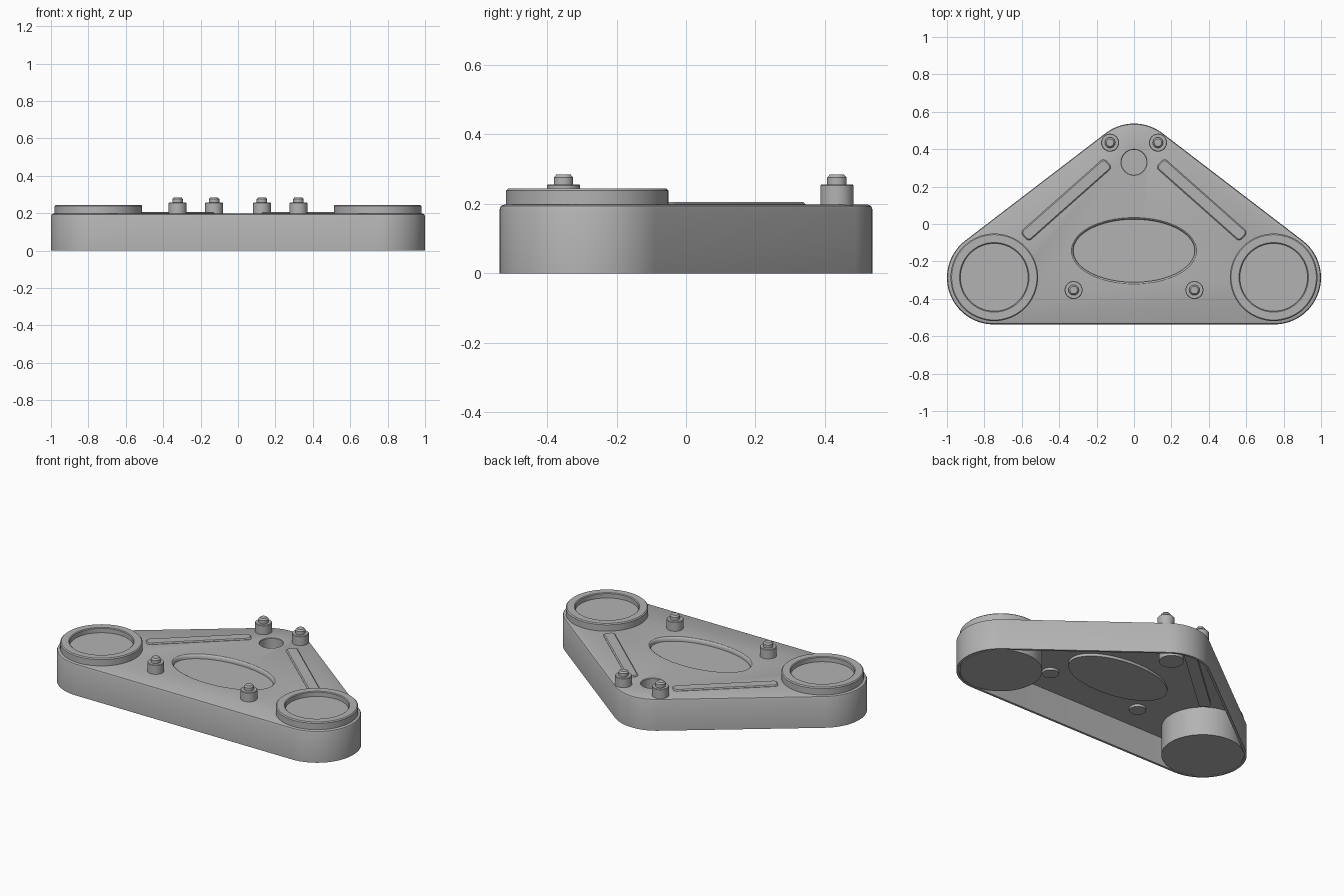
import bpy, bmesh, math
from mathutils import Vector

old = bpy.data.objects.get("Cube")
if old:
    bpy.data.objects.remove(old, do_unlink=True)

grey = bpy.data.materials.new("plain_grey")
grey.use_nodes = True
GREY = (0.45, 0.45, 0.45, 1)
grey.diffuse_color = GREY
grey.node_tree.nodes["Principled BSDF"].inputs["Base Color"].default_value = GREY


def rounded(centres, radius, steps=16):
    """Outline around counter-clockwise centres, as a function of offset."""
    pts = [Vector(c) for c in centres]

    def outline(off):
        out, n = [], len(pts)
        for i, c in enumerate(pts):
            d0, d1 = c - pts[i - 1], pts[(i + 1) % n] - c
            a0 = math.atan2(d0.y, d0.x) - math.pi / 2
            a1 = math.atan2(d1.y, d1.x) - math.pi / 2
            sweep = (a1 - a0) % math.tau
            for k in range(steps + 1):
                a = a0 + sweep * k / steps
                out.append((c.x + (radius + off) * math.cos(a),
                            c.y + (radius + off) * math.sin(a)))
        return out
    return outline


def ellipse(cx, cy, rx, ry, n=64):
    """Ellipse or circle outline, as a function of offset."""
    return lambda off: [(cx + (rx + off) * math.cos(math.tau * k / n),
                         cy + (ry + off) * math.sin(math.tau * k / n)) for k in range(n)]


def loft(name, outline, profile, side=1):
    """Stack the outline through (offset, height) pairs and cap both ends."""
    bm = bmesh.new()
    rings = [[bm.verts.new((side * x, y, z)) for x, y in outline(off)] for off, z in profile]
    for lo, hi in zip(rings, rings[1:]):
        for i in range(len(lo)):
            bm.faces.new((lo[i - 1], lo[i], hi[i], hi[i - 1]))
    bm.faces.new(rings[0])
    bm.faces.new(rings[-1])
    bmesh.ops.recalc_face_normals(bm, faces=bm.faces)
    mesh = bpy.data.meshes.new(name)
    bm.to_mesh(mesh)
    bm.free()
    mesh.materials.append(grey)
    obj = bpy.data.objects.new(name, mesh)
    bpy.context.collection.objects.link(obj)
    return obj


def select(obj):
    bpy.ops.object.select_all(action="DESELECT")
    obj.select_set(True)
    bpy.context.view_layer.objects.active = obj


parts = []

# Hollow triangular housing, open underneath
plan = rounded([(-0.75, -0.287), (0.75, -0.287), (0, 0.287)], 0.25, 24)
housing = loft("housing", plan, [(-0.014, 0.18), (-0.014, 0), (0, 0), (0, 0.185),
                                 (-0.004, 0.194), (-0.013, 0.198)])
parts.append(housing)

# Openings in the top plate for the tray and the cup
oval = ellipse(0, -0.143, 0.335, 0.178, 80)
round_hole = ellipse(0, 0.33, 0.07, 0.07, 40)
for shape in (oval, round_hole):
    cutter = loft("cutter", shape, [(0, 0.1), (0, 0.3)])
    cutter.hide_render = True
    mod = housing.modifiers.new("opening", "BOOLEAN")
    mod.operation, mod.solver, mod.object = "DIFFERENCE", "EXACT", cutter
    select(housing)
    bpy.ops.object.modifier_apply(modifier=mod.name)
    bpy.data.objects.remove(cutter, do_unlink=True)

# Shallow oval tray and deep round cup
parts.append(loft("oval_tray", oval, [(0, 0.163), (0, 0.198), (-0.006, 0.194),
                                      (-0.01, 0.186), (-0.01, 0.172)]))
parts.append(loft("round_cup", round_hole, [(0, 0.065), (0, 0.198), (-0.003, 0.195),
                                            (-0.003, 0.075)]))

# Raised bars: a rounded rectangle along each sloping side
start, end = Vector((0.57, -0.055)), Vector((0.155, 0.313))
along = (end - start).normalized()
across = Vector((along.y, -along.x)) * 0.012
bar = rounded([start + across, end + across, end - across, start - across], 0.022, 6)

for side, label in ((1, "left"), (-1, "right")):
    # Large round pillar with a dished top
    parts.append(loft(label + "_pillar", ellipse(0.747, -0.285, 0.234, 0.234),
                      [(0, 0), (0, 0.238), (-0.006, 0.244), (-0.048, 0.244),
                       (-0.053, 0.24), (-0.053, 0.213)], side))
    parts.append(loft(label + "_bar", bar, [(0, 0.163), (0, 0.2), (-0.006, 0.206)], side))
    # Stepped pegs passing through the plate
    for where, x, y in (("front", 0.323, -0.353), ("back", 0.128, 0.435)):
        parts.append(loft(f"{where}_{label}_peg", ellipse(x, y, 0.048, 0.048, 32),
                          [(0, 0.165), (0, 0.253), (-0.003, 0.256), (-0.02, 0.256),
                           (-0.02, 0.276), (-0.028, 0.285)], side))

for obj in parts:
    select(obj)
    bpy.ops.object.shade_smooth_by_angle(angle=math.radians(35))
